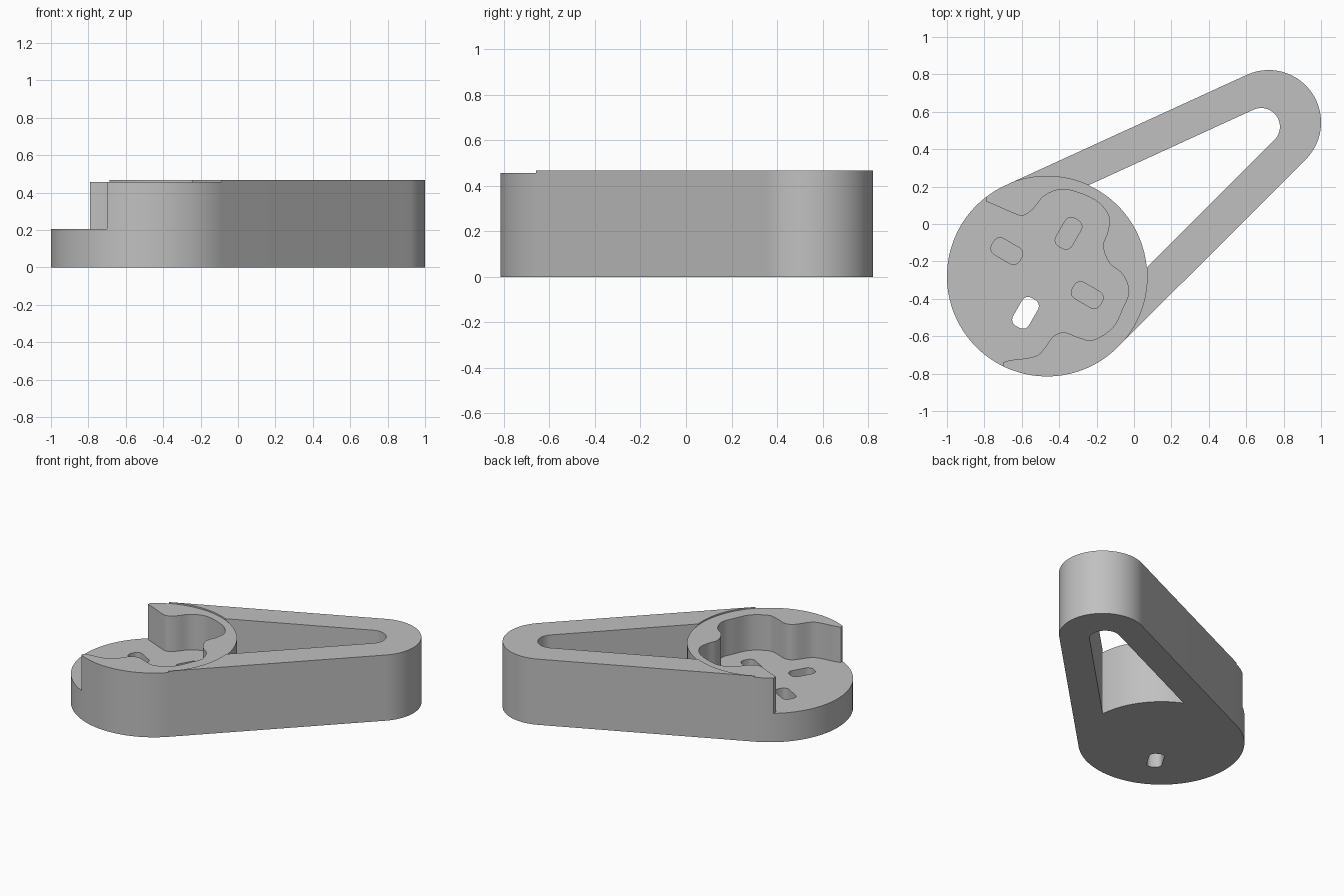
import bpy, bmesh
from math import cos, sin, pi, radians, hypot, atan2, asin
from mathutils import Vector

cube = bpy.data.objects.get("Cube")
if cube:
    bpy.data.objects.remove(cube, do_unlink=True)

grey = bpy.data.materials.new("plain grey")
grey.use_nodes = True
grey.diffuse_color = (0.53, 0.53, 0.53, 1)
grey.node_tree.nodes["Principled BSDF"].inputs["Base Color"].default_value = grey.diffuse_color


def arc(centre, radius, start, end, steps):
    """Points along an arc, angles in radians."""
    angles = [start + (end - start) * i / steps for i in range(steps + 1)]
    return [Vector((centre[0] + radius * cos(a), centre[1] + radius * sin(a))) for a in angles]


def prism(name, outline, bottom, top):
    """Extrude a flat outline between two heights."""
    bm = bmesh.new()
    face = bm.faces.new([bm.verts.new((p[0], p[1], bottom)) for p in outline])
    grown = bmesh.ops.extrude_face_region(bm, geom=[face])["geom"]
    verts = [v for v in grown if isinstance(v, bmesh.types.BMVert)]
    bmesh.ops.translate(bm, verts=verts, vec=(0, 0, top - bottom))
    bmesh.ops.recalc_face_normals(bm, faces=bm.faces)
    mesh = bpy.data.meshes.new(name)
    bm.to_mesh(mesh)
    bm.free()
    mesh.materials.append(grey)
    obj = bpy.data.objects.new(name, mesh)
    bpy.context.collection.objects.link(obj)
    return obj


def cut(target, cutter):
    """Subtract the cutter, then remove it."""
    mod = target.modifiers.new("cut", "BOOLEAN")
    mod.operation, mod.solver, mod.object = "DIFFERENCE", "EXACT", cutter
    bpy.context.view_layer.objects.active = target
    bpy.ops.object.modifier_apply(modifier=mod.name)
    bpy.data.objects.remove(cutter, do_unlink=True)


def smooth_path(points, steps=6):
    """Catmull-Rom curve through the points."""
    pts = [Vector(p) for p in points]
    pts = [pts[0]] + pts + [pts[-1]]
    path = []
    for a, b, c, d in zip(pts, pts[1:], pts[2:], pts[3:]):
        for i in range(steps):
            t = i / steps
            path.append(0.5 * (2 * b + (c - a) * t + (2 * a - 5 * b + 4 * c - d) * t * t
                               + (3 * b - a - 3 * c + d) * t ** 3))
    return path + [pts[-1]]


def slot_outline(centre, angle, length=0.172, width=0.098, radius=0.038):
    """Rounded rectangle turned about its centre."""
    x, y = length / 2 - radius, width / 2 - radius
    outline = []
    for i, (sx, sy) in enumerate([(1, 1), (-1, 1), (-1, -1), (1, -1)]):
        outline += arc((sx * x, sy * y), radius, i * pi / 2, (i + 1) * pi / 2, 6)
    c, s = cos(angle), sin(angle)
    return [(centre[0] + c * p.x - s * p.y, centre[1] + s * p.x + c * p.y) for p in outline]


# Main dimensions
hub, hub_r, hub_top = Vector((-0.465, -0.28)), 0.535, 0.457
tip, tip_r, frame_top = Vector((0.72, 0.543)), 0.28, 0.467
eye, eye_r = Vector((0.68, 0.52)), 0.1
pocket_floor = 0.205

# Directions of the two straight arms, tangent to hub and tip
axis = tip - hub
heading = atan2(axis.y, axis.x)
taper = asin((hub_r - tip_r) / hypot(axis.x, axis.y))
up_dir, low_dir = heading - taper, heading + taper
up_normal, low_normal = up_dir + pi / 2, low_dir - pi / 2


def circle(radius):
    return arc(hub, radius, up_normal, up_normal + 2 * pi, 160)[:-1]


# V-shaped arm frame
inner = arc(eye, eye_r, low_normal, up_normal, 32)
low_root = inner[0] - 1.15 * Vector((cos(low_dir), sin(low_dir)))
up_root = inner[-1] - 1.15 * Vector((cos(up_dir), sin(up_dir)))
outline = arc(hub, hub_r, up_normal, up_normal, 1)[:1]
outline += arc(tip, tip_r, up_normal, low_normal, 48)
outline += arc(hub, hub_r, low_normal, low_normal, 1)[:1]
outline += [low_root] + inner + [up_root]
frame = prism("arm_frame", outline, 0, frame_top)
cut(frame, prism("frame_cutter", circle(hub_r), -0.1, 1))

# Round cup with a wavy pocket open to one side
cup = prism("round_cup", circle(hub_r), 0, hub_top)
wave = smooth_path([
    (-0.79, 0.12), (-0.74, 0.1), (-0.65, 0.06), (-0.595, 0.045), (-0.54, 0.08),
    (-0.48, 0.15), (-0.39, 0.185), (-0.29, 0.165), (-0.19, 0.115), (-0.135, 0.04),
    (-0.14, -0.04), (-0.165, -0.12), (-0.13, -0.21), (-0.06, -0.27), (-0.028, -0.36),
    (-0.06, -0.45), (-0.115, -0.555), (-0.22, -0.62), (-0.3, -0.605), (-0.37, -0.58),
    (-0.43, -0.6), (-0.5, -0.69), (-0.56, -0.715), (-0.66, -0.728), (-0.7, -0.74)])
pocket = [(-0.79, 0.4)] + wave + [(-0.7, -1), (-1.2, -1), (-1.2, 0.4)]
cut(cup, prism("pocket_cutter", pocket, pocket_floor, 1))

# Four slots in the pocket floor, one going right through
slots = [((-0.68, -0.145), -30, 0.1), ((-0.35, -0.05), 60, 0.1),
         ((-0.25, -0.38), -30, 0.1), ((-0.58, -0.475), 60, -0.1)]
for centre, angle, bottom in slots:
    cut(cup, prism("slot_cutter", slot_outline(centre, radians(angle)), bottom, 0.3))

# Smooth the curved walls, keep the rims crisp
for obj in (frame, cup):
    bpy.ops.object.select_all(action="DESELECT")
    obj.select_set(True)
    bpy.context.view_layer.objects.active = obj
    bpy.ops.object.shade_smooth_by_angle(angle=radians(35))
